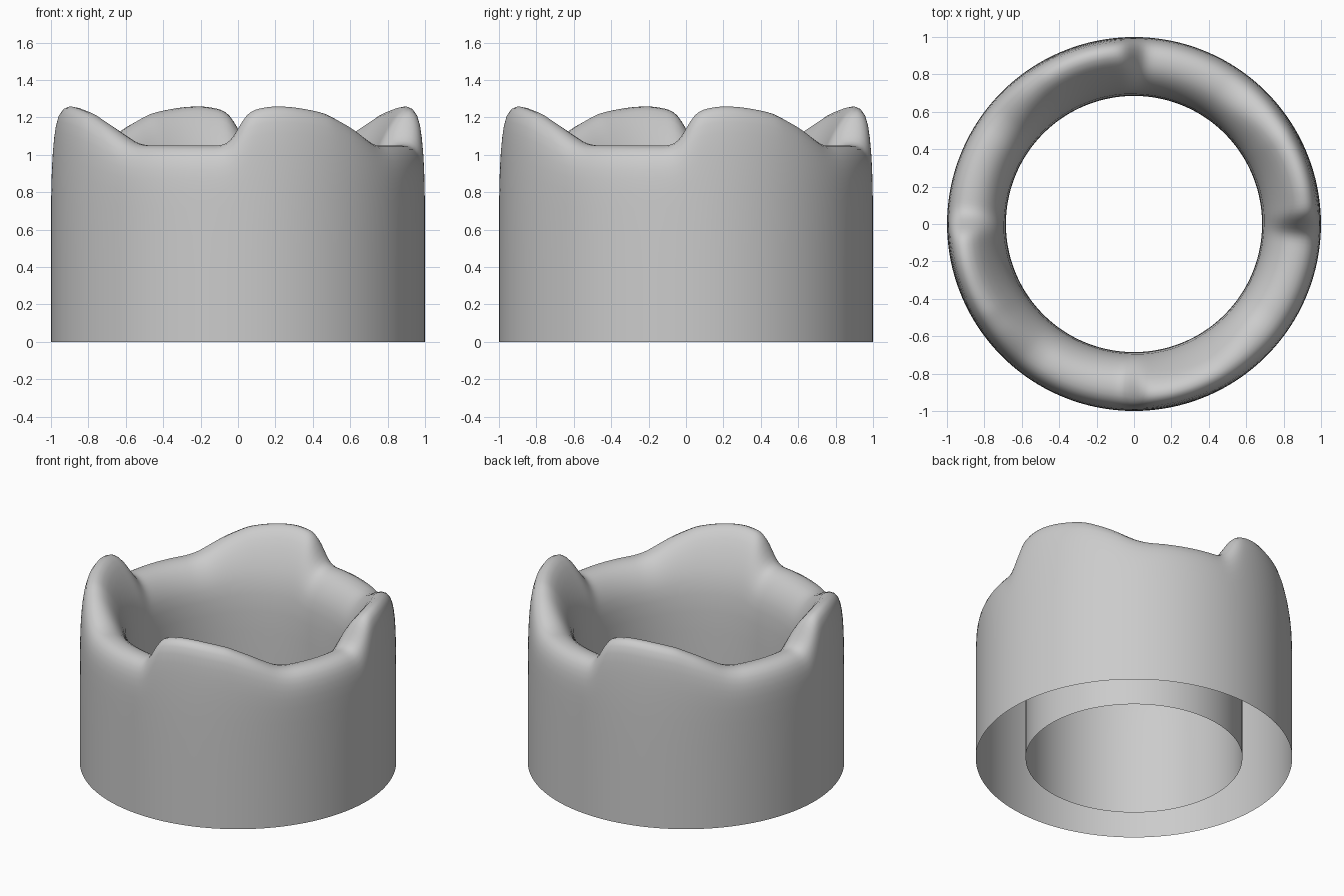
import bpy, bmesh
from math import sin, cos, radians

if "Cube" in bpy.data.objects:
    bpy.data.objects.remove(bpy.data.objects["Cube"])

# Rim cross-sections (radius, height), outside bottom -> over the rim -> inside bottom
LOW = [(1, 0), (1, .4), (1, .75), (.998, .88), (.985, .97), (.95, 1.035), (.89, 1.055),
       (.82, 1.045), (.765, 1.0), (.72, .93), (.69, .83), (.685, .6), (.685, .3), (.685, 0)]
HIGH = [(1, 0), (1, .4), (1, .8), (.995, .98), (.988, 1.12), (.972, 1.235), (.925, 1.27),
        (.865, 1.245), (.80, 1.15), (.74, 1.03), (.69, .88), (.685, .6), (.685, .3), (.685, 0)]

# Lift of the rim over one quarter turn: steep start, gentle fall, flat low stretch
LIFT = [(0, .42), (3, .82), (6, .93), (12, 1), (18, .98), (25, .9), (31, .8), (40, .5),
        (45, .3), (50, .1), (55, 0), (86.5, 0), (90, .42)]


def lift(a):
    for (a0, v0), (a1, v1) in zip(LIFT, LIFT[1:]):
        if a <= a1:
            return v0 + (v1 - v0) * (a - a0) / (a1 - a0)
    return 0


# Ring wall with four swept crests, open underneath
N = 128
bm = bmesh.new()
cols = []
for i in range(N):
    a = 360 * i / N
    k = lift(a % 90)
    c, s = cos(radians(a)), sin(radians(a))
    col = []
    for (r0, z0), (r1, z1) in zip(LOW, HIGH):
        r, z = r0 + (r1 - r0) * k, z0 + (z1 - z0) * k
        col.append(bm.verts.new((r * c, r * s, z)))
    cols.append(col)
for i in range(N):
    p, q = cols[i], cols[(i + 1) % N]
    for j in range(len(LOW) - 1):
        bm.faces.new((p[j], q[j], q[j + 1], p[j + 1])).smooth = True
me = bpy.data.meshes.new("wavy_ring")
bm.to_mesh(me)
bm.free()
ob = bpy.data.objects.new("wavy_ring", me)
bpy.context.collection.objects.link(ob)
sub = ob.modifiers.new("smooth", 'SUBSURF')
sub.levels = sub.render_levels = 1
